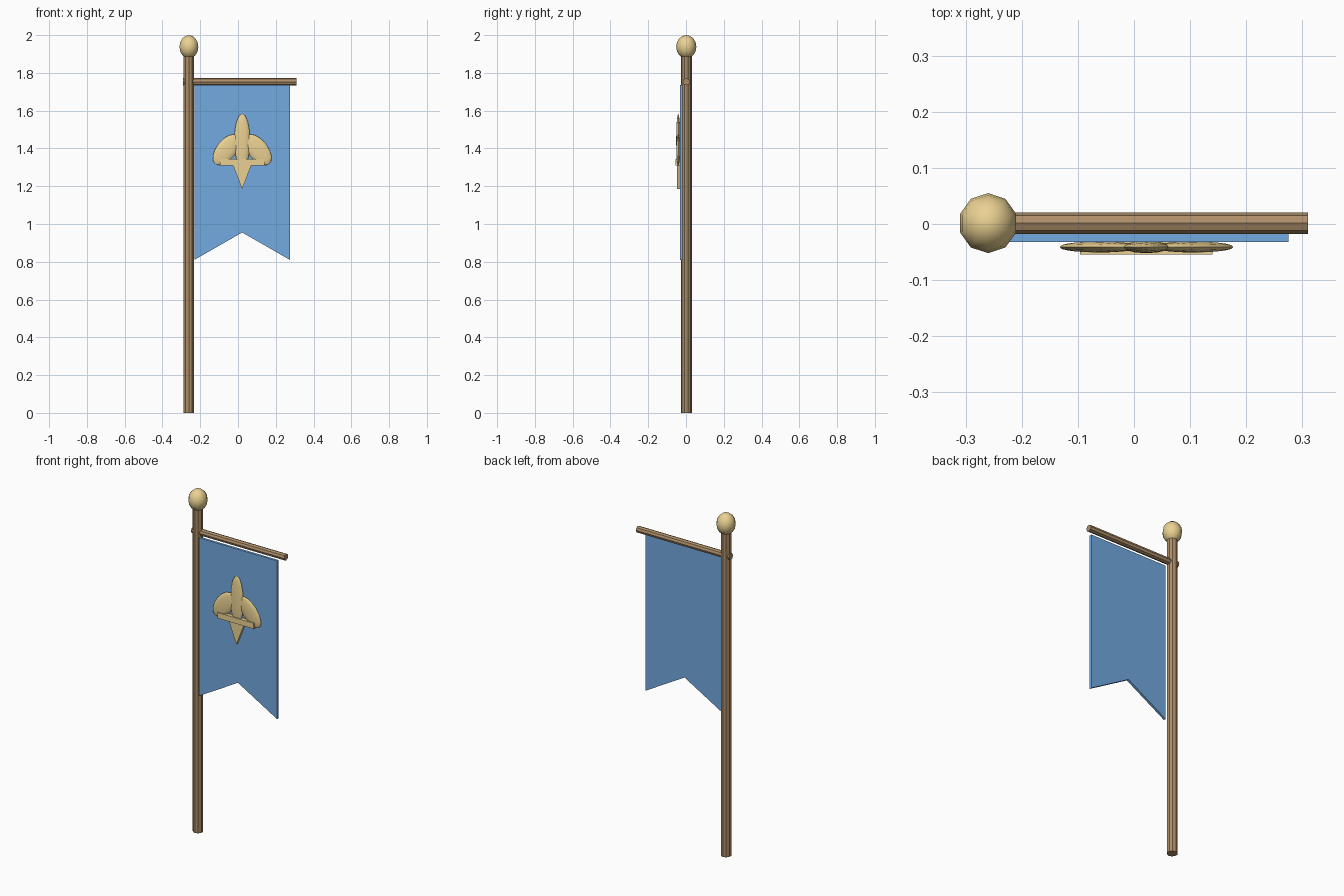
import bpy, math

if "Cube" in bpy.data.objects:
    bpy.data.objects.remove(bpy.data.objects["Cube"])

def material(name, rgb):
    m = bpy.data.materials.new(name)
    m.diffuse_color = (*rgb, 1)
    m.use_nodes = True
    m.node_tree.nodes["Principled BSDF"].inputs["Base Color"].default_value = m.diffuse_color
    return m

wood = material("wood", (0.42, 0.27, 0.14))
gold = material("gold", (0.83, 0.64, 0.29))
blue = material("blue cloth", (0.17, 0.40, 0.75))

CY = 0.0015   # pole centre in y
EX = 0.022    # banner and emblem centre in x

def finish(name, mat, smooth=False):
    ob = bpy.context.object
    ob.name = name
    ob.data.materials.append(mat)
    bpy.ops.object.transform_apply(location=False, rotation=True, scale=True)
    if smooth:
        bpy.ops.object.shade_smooth_by_angle(angle=math.radians(50))
    return ob

def rod(name, sides, radius, length, loc, rot=(0, 0, 0)):
    bpy.ops.mesh.primitive_cylinder_add(vertices=sides, radius=radius, depth=length,
                                        location=loc, rotation=rot)
    return finish(name, wood)

def ellipsoid(name, size, loc, tilt=0, segments=12, rings=8):
    bpy.ops.mesh.primitive_uv_sphere_add(segments=segments, ring_count=rings, radius=1,
                                         location=loc, rotation=(0, tilt, 0))
    bpy.context.object.scale = size
    return finish(name, gold, True)

def plate(name, outline, y_front, y_back, mat):
    # Flat panel: an x-z outline given thickness in y
    n = len(outline)
    verts = [(x, y, z) for y in (y_front, y_back) for x, z in outline]
    faces = [list(range(n)), list(range(2 * n - 1, n - 1, -1))]
    faces += [[(i + 1) % n, i, i + n, (i + 1) % n + n] for i in range(n)]
    me = bpy.data.meshes.new(name)
    me.from_pydata(verts, [], faces)
    me.materials.append(mat)
    ob = bpy.data.objects.new(name, me)
    bpy.context.collection.objects.link(ob)
    return ob

# Pole, finial and crossbar
rod("pole", 10, 0.029, 1.9, (-0.26, CY, 0.95))
ellipsoid("finial", (0.0525, 0.0535, 0.062), (-0.26, CY, 1.938), segments=10)
rod("crossbar", 8, 0.019, 0.602, (0.009, CY, 1.753), (0, math.pi / 2, 0))

# Swallow-tailed cloth
plate("banner", [(EX - 0.253, 0.81), (EX, 0.955), (EX + 0.253, 0.81),
                 (EX + 0.253, 1.735), (EX - 0.253, 1.735)], -0.032, -0.018, blue)

# Emblem: body, two wings, band and tail
ellipsoid("emblem_body", (0.042, 0.011, 0.145), (EX, -0.041, 1.44))
for side, label in ((-1, "left"), (1, "right")):
    ellipsoid("emblem_wing_" + label, (0.052, 0.01, 0.096),
              (EX + side * 0.084, -0.041, 1.393), -side * math.radians(38))
plate("emblem_band", [(EX - 0.118, 1.31), (EX + 0.118, 1.31),
                      (EX + 0.118, 1.343), (EX - 0.118, 1.343)], -0.0545, -0.032, gold)
plate("emblem_tail", [(EX, 1.185), (EX + 0.052, 1.32), (EX - 0.052, 1.32)],
      -0.047, -0.031, gold)
